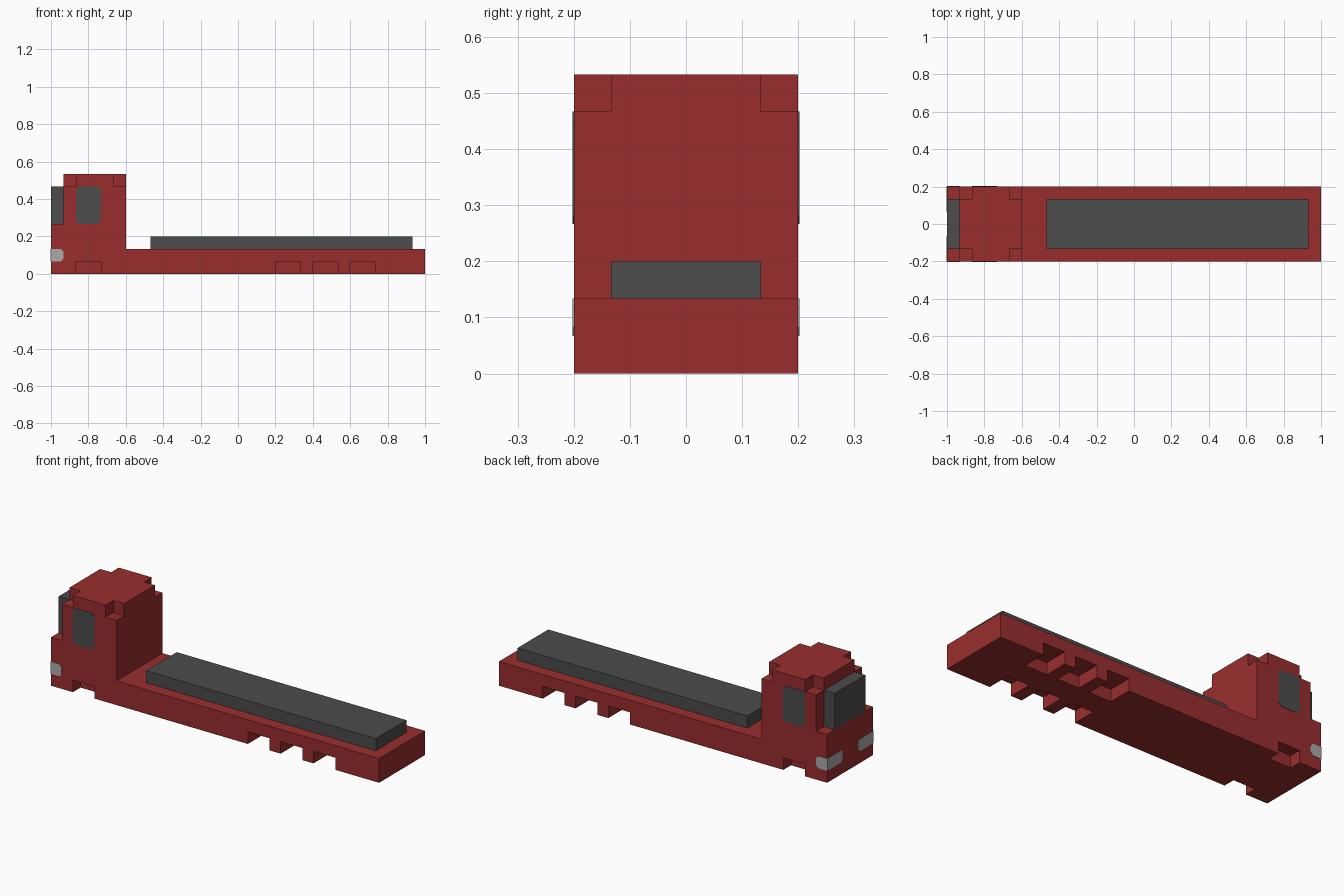
import bpy, bmesh

if "Cube" in bpy.data.objects:
    bpy.data.objects.remove(bpy.data.objects["Cube"])

U = 1 / 15          # block size
T = 0.002           # thickness of painted plates


def colour(name, rgb):
    m = bpy.data.materials.new(name)
    m.diffuse_color = (*rgb, 1)
    m.use_nodes = True
    m.node_tree.nodes["Principled BSDF"].inputs["Base Color"].default_value = m.diffuse_color
    return m


RED = colour("red paint", (0.32, 0.027, 0.027))
DARK = colour("dark grey", (0.072, 0.072, 0.072))
LIGHT = colour("lamp grey", (0.40, 0.40, 0.40))


def finish(bm, name, mat):
    bmesh.ops.recalc_face_normals(bm, faces=bm.faces)
    me = bpy.data.meshes.new(name)
    bm.to_mesh(me)
    bm.free()
    if mat:
        me.materials.append(mat)
    ob = bpy.data.objects.new(name, me)
    bpy.context.collection.objects.link(ob)
    return ob


def add_box(bm, lo, hi):
    for v in bmesh.ops.create_cube(bm, size=1)["verts"]:
        for i in range(3):
            v.co[i] = hi[i] if v.co[i] > 0 else lo[i]


def box(name, lo, hi, mat):
    bm = bmesh.new()
    add_box(bm, lo, hi)
    return finish(bm, name, mat)


def extrude(name, pts, vec, mat):
    bm = bmesh.new()
    f = bm.faces.new([bm.verts.new(p) for p in pts])
    r = bmesh.ops.extrude_face_region(bm, geom=[f])
    bmesh.ops.translate(bm, vec=vec, verts=[g for g in r["geom"] if isinstance(g, bmesh.types.BMVert)])
    if not any(f is x for x in bm.faces):
        bm.faces.new(bm.verts[:len(pts)])
    return finish(bm, name, mat)


def clipped(a0, a1, z0, z1, c0, c1):
    """Rectangle outline with corners clipped by c0 at a0 and c1 at a1."""
    pts = [(a0 + c0, z0), (a1 - c1, z0), (a1, z0 + c1), (a1, z1 - c1),
           (a1 - c1, z1), (a0 + c0, z1), (a0, z1 - c0), (a0, z0 + c0)]
    return list(dict.fromkeys(pts))


# Body: side profile of bed and cab, extruded across the width
profile = [(-1, 0), (1, 0), (1, 2 * U), (-9 * U, 2 * U), (-9 * U, 8 * U),
           (-14 * U, 8 * U), (-14 * U, 4 * U), (-1, 4 * U)]
body = extrude("truck_body", [(x, -3 * U, z) for x, z in profile], (0, 6 * U, 0), RED)

# Wheel pockets and roof corner notches are cut out on both sides
cut = bmesh.new()
for s in (-1, 1):
    def side_cut(x0, x1, depth, z0, z1):
        ys = sorted((s * (3 - depth) * U, s * 4 * U))
        add_box(cut, (x0, ys[0], z0), (x1, ys[1], z1))
    side_cut(-13 * U, -11 * U, 1, -U, U)
    for k in (3, 6, 9):
        side_cut(k * U, (k + 2) * U, 2, -U, U)
    side_cut(-15 * U, -13 * U, 1, 7 * U, 9 * U)
    side_cut(-10 * U, -8 * U, 1, 7 * U, 9 * U)
cutter = finish(cut, "body_cutter", None)
cutter.hide_render = True
mod = body.modifiers.new("cutouts", 'BOOLEAN')
mod.operation = 'DIFFERENCE'
mod.solver = 'EXACT'
mod.object = cutter
bpy.context.view_layer.objects.active = body
bpy.ops.object.modifier_apply(modifier=mod.name)
bpy.data.objects.remove(cutter)

# Raised load deck and windscreen
box("load_deck", (-7 * U, -2 * U, 2 * U), (14 * U, 2 * U, 3 * U), DARK)
box("windscreen", (-1, -2 * U, 4 * U), (-14 * U, 2 * U, 7 * U), DARK)

# Side windows and headlamps as thin plates
C = 0.015
for s, side in ((-1, "right"), (1, "left")):
    y = s * 3 * U
    win = clipped(-13 * U, -11 * U, 4 * U, 7 * U, C, C)
    extrude("side_window_" + side, [(x, y, z) for x, z in win], (0, s * T, 0), DARK)
    lamp = clipped(-1, -14 * U, U, 2 * U, 0, C)
    extrude("lamp_side_" + side, [(x, y, z) for x, z in lamp], (0, s * T, 0), LIGHT)
    front = clipped(3 * U, U, U, 2 * U, 0, -C)
    front = [(3 * U, U), (U + C, U), (U, U + C), (U, 2 * U - C), (U + C, 2 * U), (3 * U, 2 * U)]
    extrude("lamp_front_" + side, [(-1, s * a, z) for a, z in front], (-T, 0, 0), LIGHT)
